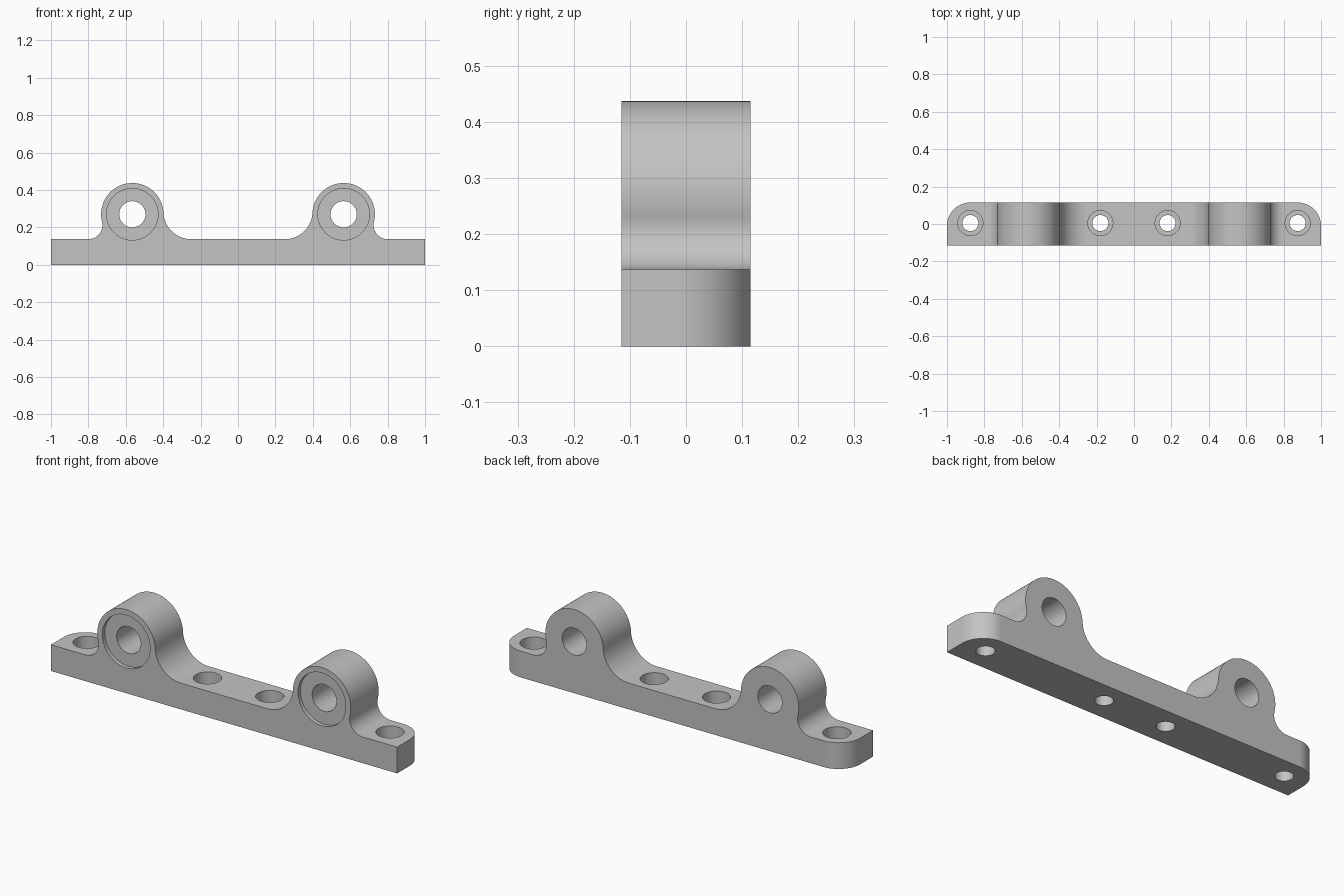
import bpy, bmesh
from math import sin, cos, pi, atan2, hypot
from mathutils import Vector

if "Cube" in bpy.data.objects:
    bpy.data.objects.remove(bpy.data.objects["Cube"])

HALF_DEPTH = 0.115
BASE_TOP = 0.137
BOSS_X, BOSS_Z, BOSS_R = 0.565, 0.27, 0.167

grey = bpy.data.materials.new("plain grey")
grey.use_nodes = True
colour = (0.55, 0.55, 0.55, 1)
grey.diffuse_color = colour
grey.node_tree.nodes["Principled BSDF"].inputs["Base Color"].default_value = colour


def arc(cx, cz, r, a0, a1, n):
    return [(cx + r * cos(a0 + (a1 - a0) * i / n),
             cz + r * sin(a0 + (a1 - a0) * i / n)) for i in range(n + 1)]


def fillet_centre(side):
    """Centre and radius of a fillet touching both base top and boss."""
    dx = 0.235 if side > 0 else -0.315
    drop = BOSS_Z - BASE_TOP
    r = (dx * dx + drop * drop - BOSS_R ** 2) / (2 * (BOSS_R + drop))
    return BOSS_X + dx, BASE_TOP + r, r


# Half profile, running from the outer end over the boss to the middle
ox, oz, o_r = fillet_centre(1)
ix, iz, i_r = fillet_centre(-1)
a_out = atan2(oz - BOSS_Z, ox - BOSS_X)
a_in = atan2(iz - BOSS_Z, ix - BOSS_X) % (2 * pi)
half = [(1, 0), (1, BASE_TOP)]
half += arc(ox, oz, o_r, -pi / 2, a_out - pi, 16)
half += arc(BOSS_X, BOSS_Z, BOSS_R, a_out, a_in, 48)[1:]
half += arc(ix, iz, i_r, a_in - pi, -pi / 2, 20)[1:]
profile = half + [(-x, z) for x, z in reversed(half)]

# Bracket body: extruded profile with the two rear corners rounded
bm = bmesh.new()
face = bm.faces.new([bm.verts.new((x, -HALF_DEPTH, z)) for x, z in profile])
ext = bmesh.ops.extrude_face_region(bm, geom=[face])
bmesh.ops.translate(bm, vec=(0, 2 * HALF_DEPTH, 0),
                    verts=[v for v in ext["geom"] if isinstance(v, bmesh.types.BMVert)])
corners = [e for e in bm.edges if all(abs(v.co.x) > 0.999 and v.co.y > 0 for v in e.verts)
           and abs(e.verts[0].co.z - e.verts[1].co.z) > 0.1]
bmesh.ops.bevel(bm, geom=corners, offset=0.125, segments=16, profile=0.5, affect='EDGES')
bmesh.ops.recalc_face_normals(bm, faces=bm.faces[:])
mesh = bpy.data.meshes.new("mounting_bracket")
bm.to_mesh(mesh)
bm.free()
mesh.materials.append(grey)
bracket = bpy.data.objects.new("mounting_bracket", mesh)
bpy.context.collection.objects.link(bracket)

cutters = []


def drill(start, end, radius):
    """Subtract a cylinder running between two points."""
    start, end = Vector(start), Vector(end)
    axis = end - start
    bpy.ops.mesh.primitive_cylinder_add(vertices=48, radius=radius, depth=axis.length,
                                        location=(start + end) / 2,
                                        rotation=axis.to_track_quat('Z', 'Y').to_euler())
    cutter = bpy.context.object
    cutter.name = "hole_cutter"
    cutter.hide_render = True
    cutter.data.materials.append(grey)
    cutters.append(cutter)
    mod = bracket.modifiers.new("hole", 'BOOLEAN')
    mod.operation = 'DIFFERENCE'
    mod.solver = 'EXACT'
    mod.object = cutter


for s in (-1, 1):
    # Boss bore with a shallow round recess at the front
    x = s * BOSS_X
    drill((x, -0.3, BOSS_Z), (x, 0.3, BOSS_Z), 0.07)
    drill((x, -0.3, BOSS_Z), (x, 0.02 - HALF_DEPTH, BOSS_Z), 0.138)
    # Counterbored screw holes in the base
    for hx in (0.18, 0.875):
        drill((s * hx, 0.005, -0.1), (s * hx, 0.005, 0.2), 0.043)
        drill((s * hx, 0.005, 0.06), (s * hx, 0.005, 0.2), 0.067)

# Apply the cuts and remove the cutters
bpy.context.view_layer.update()
graph = bpy.context.evaluated_depsgraph_get()
cut_mesh = bpy.data.meshes.new_from_object(bracket.evaluated_get(graph))
bracket.modifiers.clear()
bracket.data = cut_mesh
for c in cutters:
    bpy.data.objects.remove(c)

# Smooth curves, crisp edges, flat planes
bpy.ops.object.select_all(action='DESELECT')
bracket.select_set(True)
bpy.context.view_layer.objects.active = bracket
bpy.ops.object.shade_smooth_by_angle(angle=pi / 6)
weighted = bracket.modifiers.new("flat_planes", 'WEIGHTED_NORMAL')
weighted.keep_sharp = True
